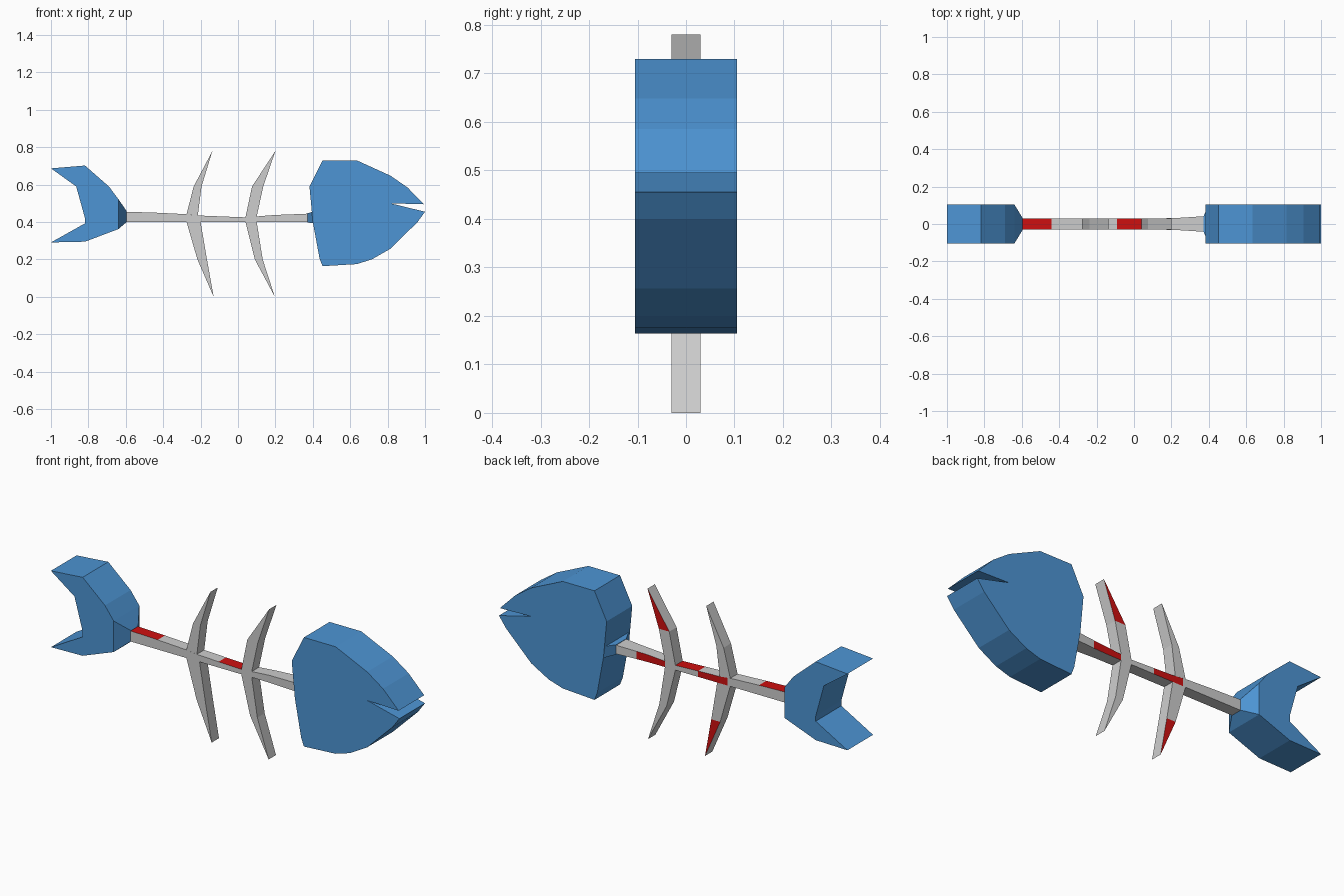
import bpy, bmesh

if "Cube" in bpy.data.objects:
    bpy.data.objects.remove(bpy.data.objects["Cube"])


def material(name, rgb):
    m = bpy.data.materials.new(name)
    m.diffuse_color = (*rgb, 1)
    m.use_nodes = True
    m.node_tree.nodes["Principled BSDF"].inputs["Base Color"].default_value = m.diffuse_color
    return m


BLUE = material("blue", (0.075, 0.30, 0.66))
GREY = material("bone grey", (0.61, 0.61, 0.61))
RED = material("red", (0.62, 0.005, 0.005))


def finish(name, bm, mats, red_rule=None):
    bmesh.ops.recalc_face_normals(bm, faces=bm.faces)
    if red_rule:
        for f in bm.faces:
            f.material_index = int(red_rule(f.calc_center_median(), f.normal))
    me = bpy.data.meshes.new(name)
    bm.to_mesh(me)
    bm.free()
    for m in mats:
        me.materials.append(m)
    ob = bpy.data.objects.new(name, me)
    bpy.context.collection.objects.link(ob)
    return ob


def slab(name, outlines, half, mats, red_rule=None):
    """Extrude x-z outlines through y = -half..half."""
    bm = bmesh.new()
    for pts in outlines:
        front = [bm.verts.new((x, -half, z)) for x, z in pts]
        back = [bm.verts.new((x, half, z)) for x, z in pts]
        bm.faces.new(front)
        bm.faces.new(back[::-1])
        n = len(pts)
        for i in range(n):
            j = (i + 1) % n
            bm.faces.new((front[j], front[i], back[i], back[j]))
    bmesh.ops.remove_doubles(bm, verts=bm.verts, dist=0.0005)
    return finish(name, bm, mats, red_rule)


def loft(name, stations, mats, red_rule=None):
    """Rectangular sections (x, half depth, bottom, top) joined along x."""
    bm = bmesh.new()
    rings = [[bm.verts.new((x, y, z)) for y, z in ((-h, a), (h, a), (h, b), (-h, b))]
             for x, h, a, b in stations]
    for r, s in zip(rings, rings[1:]):
        for i in range(4):
            j = (i + 1) % 4
            bm.faces.new((r[i], r[j], s[j], s[i]))
    bm.faces.new(rings[0])
    bm.faces.new(rings[-1])
    return finish(name, bm, mats, red_rule)


# Head with open mouth
slab("head", [[(.452, .73), (.634, .73), (.815, .648), (.906, .585), (.995, .495),
               (.815, .50), (1, .455), (.96, .40), (.815, .257), (.715, .20),
               (.634, .175), (.452, .164), (.436, .205), (.40, .40), (.382, .59)]],
     .105, [BLUE])
loft("neck", [(.372, .042, .397, .447), (.40, .104, .395, .455)], [BLUE])

# Forked tail and its tapered root
slab("tail_fin", [[(-1, .687), (-.818, .702), (-.69, .59), (-.64, .523), (-.64, .362),
                   (-.818, .295), (-1, .291), (-.818, .393), (-.818, .42), (-.865, .59)]],
     .105, [BLUE])
loft("tail_root", [(-.64, .105, .362, .523), (-.595, .031, .40, .458)], [BLUE])


# Spine with red patches on the top and back
def spine_red(c, n):
    if n.z > .5:
        return c.x < -.44 or -.09 < c.x < .04
    return n.y > .5 and (-.265 < c.x < -.09 or .10 < c.x < .26)


loft("spine", [(x, h, .40, t) for x, h, t in (
    (-.595, .03, .455), (-.44, .03, .45), (-.275, .03, .442), (-.26, .03, .44),
    (-.215, .03, .435), (-.09, .03, .43), (.04, .03, .425), (.10, .03, .43),
    (.20, .031, .438), (.26, .034, .44), (.38, .042, .445))],
    [GREY, RED], spine_red)


# Ribs: a root quad and a pointed tip, one tip red on its back
def rib(name, base_l, base_r, mid_l, mid_r, tip, red_tip=False):
    slab(name, [[base_l, base_r, mid_r, mid_l], [mid_l, mid_r, tip]], .03, [GREY, RED],
         lambda c, n: red_tip and n.y > .9 and abs(c.z - .39) > .2)
    # drop the hidden walls between root and tip
    me = bpy.data.objects[name].data
    bm = bmesh.new()
    bm.from_mesh(me)
    inner = [f for f in bm.faces if all(len(e.link_faces) > 2 or abs(e.verts[0].co.y - e.verts[1].co.y) > .01
                                        for e in f.edges)
             and all(abs(v.co.z - mid_l[1]) < .001 for v in f.verts)]
    bmesh.ops.delete(bm, geom=inner, context='FACES')
    bmesh.ops.recalc_face_normals(bm, faces=bm.faces)
    bm.to_mesh(me)
    bm.free()


rib("front_upper_rib", (.04, .425), (.10, .43), (.075, .59), (.135, .59), (.20, .78), True)
rib("front_lower_rib", (.04, .40), (.10, .40), (.09, .20), (.132, .20), (.197, 0))
rib("rear_upper_rib", (-.275, .442), (-.215, .435), (-.237, .59), (-.195, .59), (-.137, .78))
rib("rear_lower_rib", (-.275, .40), (-.20, .40), (-.217, .20), (-.166, .20), (-.13, 0), True)
